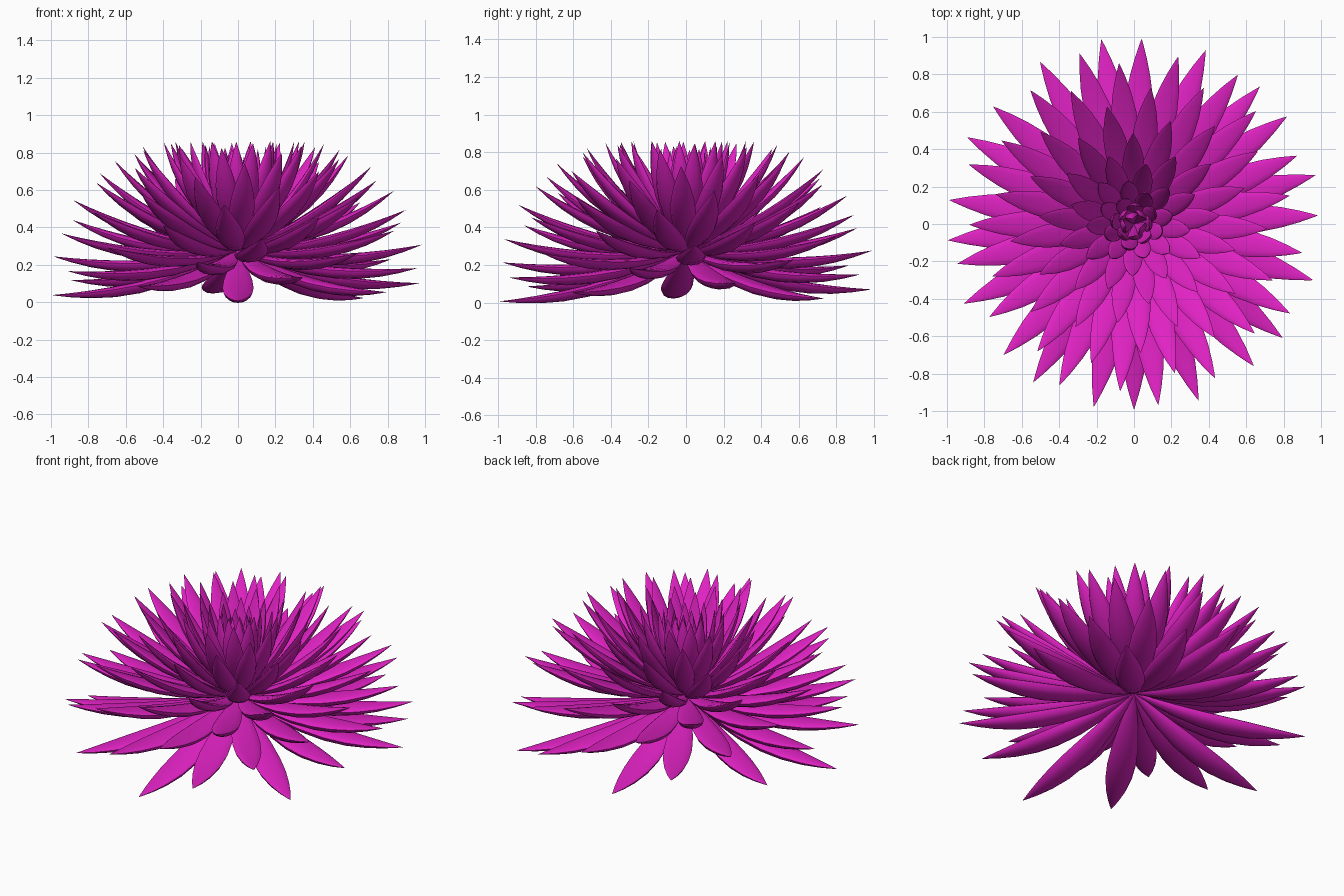
import bpy, bmesh, math

cube = bpy.data.objects.get("Cube")
if cube:
    bpy.data.objects.remove(cube, do_unlink=True)

# Petal colour
magenta = bpy.data.materials.new("magenta")
magenta.use_nodes = True
colour = (0.75, 0.016, 0.55, 1)
magenta.diffuse_color = colour
magenta.node_tree.nodes["Principled BSDF"].inputs["Base Color"].default_value = colour

PETALS = 115
SIDES = 12
BASE_HEIGHT = 0.28
GOLDEN_ANGLE = math.pi * (3 - math.sqrt(5))

# Half-width of a unit-long petal at stations along its length
OUTLINE = [(0, 0.008), (0.1, 0.028), (0.25, 0.055), (0.4, 0.074), (0.55, 0.081),
           (0.68, 0.074), (0.8, 0.055), (0.9, 0.031), (0.97, 0.01)]


def centre_line(u):
    """Height of the upturned petal spine below its chord."""
    return -0.22 * u * (1 - u)


def make_petal():
    """Unit petal along +x: rounded keel below, shallow face above."""
    bm = bmesh.new()
    rings = []
    for u, half in OUTLINE:
        ring = []
        for k in range(SIDES):
            a = math.tau * k / SIDES
            depth = 0.2 if math.sin(a) > 0 else 0.55
            ring.append(bm.verts.new((u, half * math.cos(a),
                                      centre_line(u) + half * depth * math.sin(a))))
        rings.append(ring)
    for r, s in zip(rings, rings[1:]):
        for k in range(SIDES):
            n = (k + 1) % SIDES
            bm.faces.new((r[k], r[n], s[n], s[k]))
    bm.faces.new(rings[0])
    tip = bm.verts.new((1, 0, 0))
    for k in range(SIDES):
        bm.faces.new((rings[-1][k], rings[-1][(k + 1) % SIDES], tip))
    bmesh.ops.recalc_face_normals(bm, faces=bm.faces)
    mesh = bpy.data.meshes.new("petal")
    bm.to_mesh(mesh)
    bm.free()
    mesh.shade_smooth()
    mesh.set_sharp_from_angle(angle=math.radians(50))
    mesh.materials.append(magenta)
    return mesh


# Petals spiral upward from drooping and long to upright and short
petal = make_petal()
for i in range(PETALS):
    t = i / (PETALS - 1)
    rise = math.radians(-15.4 + 102 * t)
    ring_name = "outer" if t < 0.35 else "middle" if t < 0.7 else "inner"
    ob = bpy.data.objects.new(f"{ring_name}_petal_{i + 1}", petal)
    ob.location.z = BASE_HEIGHT
    ob.rotation_euler = (0, -rise, GOLDEN_ANGLE * i - math.pi / 2)
    length = 1.03 - 0.55 * t ** 1.4
    ob.scale = (length, length, length)
    bpy.context.scene.collection.objects.link(ob)
